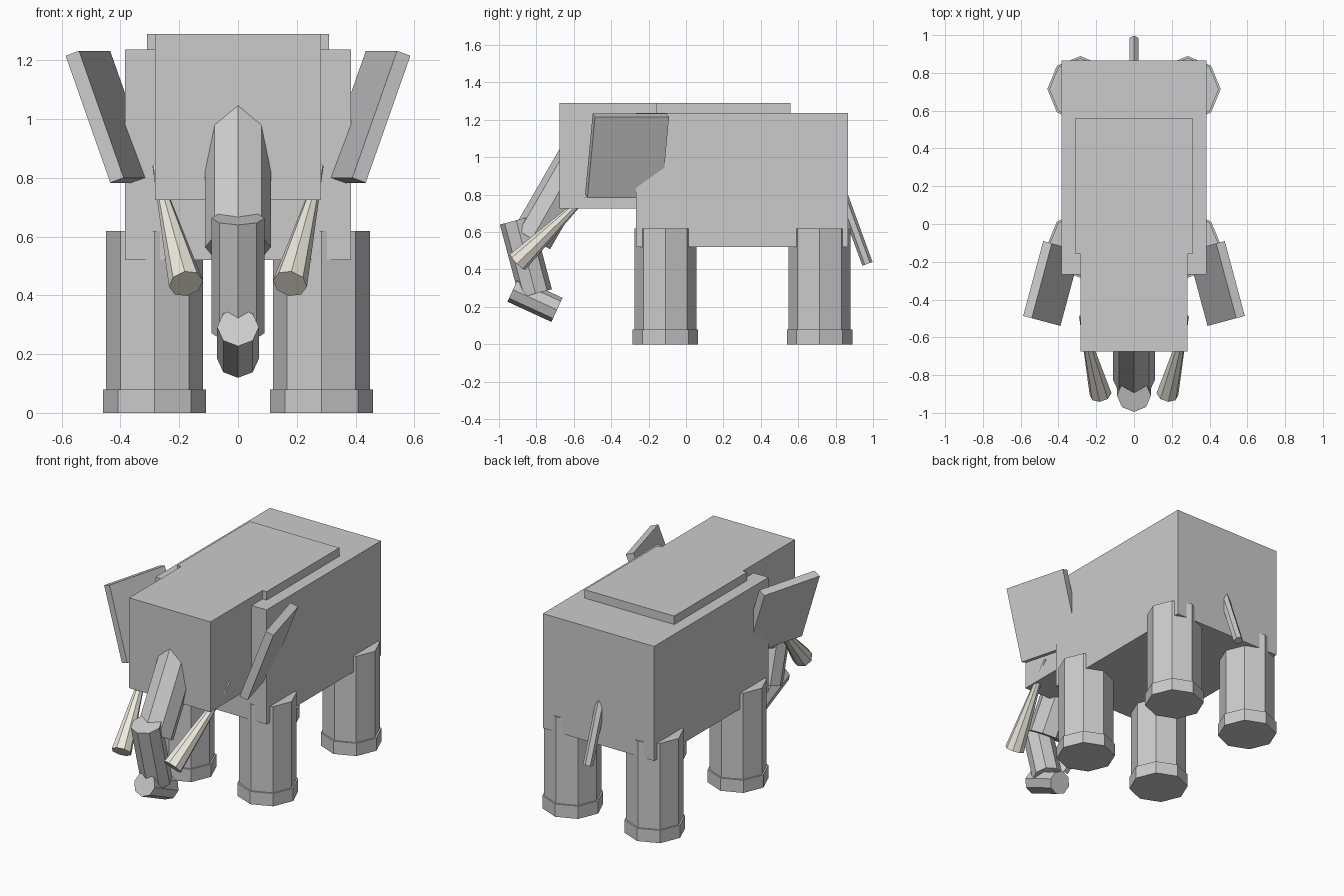
import bpy
from math import radians
from mathutils import Vector

if "Cube" in bpy.data.objects:
    bpy.data.objects.remove(bpy.data.objects["Cube"])

ivory = bpy.data.materials.new("ivory")
ivory.diffuse_color = (0.85, 0.83, 0.74, 1)
ivory.use_nodes = True
ivory.node_tree.nodes["Principled BSDF"].inputs["Base Color"].default_value = ivory.diffuse_color


def box(name, lo, hi):
    lo, hi = Vector(lo), Vector(hi)
    bpy.ops.mesh.primitive_cube_add(size=1, location=(lo + hi) / 2)
    ob = bpy.context.object
    ob.name = name
    ob.scale = hi - lo
    return ob


def rod(name, low, high, r_low, r_high=None, sides=8):
    """Flat-sided cylinder or cone between two points."""
    low, high = Vector(low), Vector(high)
    d = high - low
    bpy.ops.mesh.primitive_cone_add(
        vertices=sides, radius1=r_low, radius2=r_low if r_high is None else r_high,
        depth=d.length, location=(low + high) / 2)
    ob = bpy.context.object
    ob.name = name
    ob.rotation_mode = 'QUATERNION'
    ob.rotation_quaternion = Vector((0, 0, 1)).rotation_difference(d)
    return ob


# Body, raised back and head
box("body", (-0.385, -0.267, 0.52), (0.385, 0.866, 1.237))
box("back_plate", (-0.31, -0.16, 1.20), (0.31, 0.56, 1.29))
box("head", (-0.282, -0.675, 0.725), (0.282, -0.16, 1.29))

# Trunk in three segments
rod("trunk_upper", (0, -0.824, 0.564), (0, -0.574, 0.997), 0.112)
rod("trunk_middle", (0, -0.804, 0.271), (0, -0.908, 0.663), 0.09)
rod("trunk_tip", (0, -0.69, 0.184), (0, -0.925, 0.292), 0.071)

# Tail
rod("tail", (0, 0.97, 0.43), (0, 0.833, 0.806), 0.029, sides=6)

for side, s in (("left", -1), ("right", 1)):
    # Legs and feet
    for end, y in (("front", -0.11), ("back", 0.714)):
        rod(f"{end}_leg_{side}", (s * 0.284, y, 0.04), (s * 0.284, y, 0.62), 0.165)
        rod(f"{end}_foot_{side}", (s * 0.284, y, 0), (s * 0.284, y, 0.08), 0.175)

    # Tusks
    tusk = rod(f"tusk_{side}", (s * 0.177, -0.90, 0.44),
               (s * 0.283, -0.487, 0.84), 0.059, 0.008)
    tusk.data.materials.append(ivory)

    # Ears: slabs tilted outward and flared to the front
    ear = box(f"ear_{side}", (-0.025, -0.205, -0.23), (0.025, 0.205, 0.23))
    ear.location = (s * 0.435, -0.315, 1.008)
    ear.rotation_euler = (0, s * radians(20), s * radians(15))
